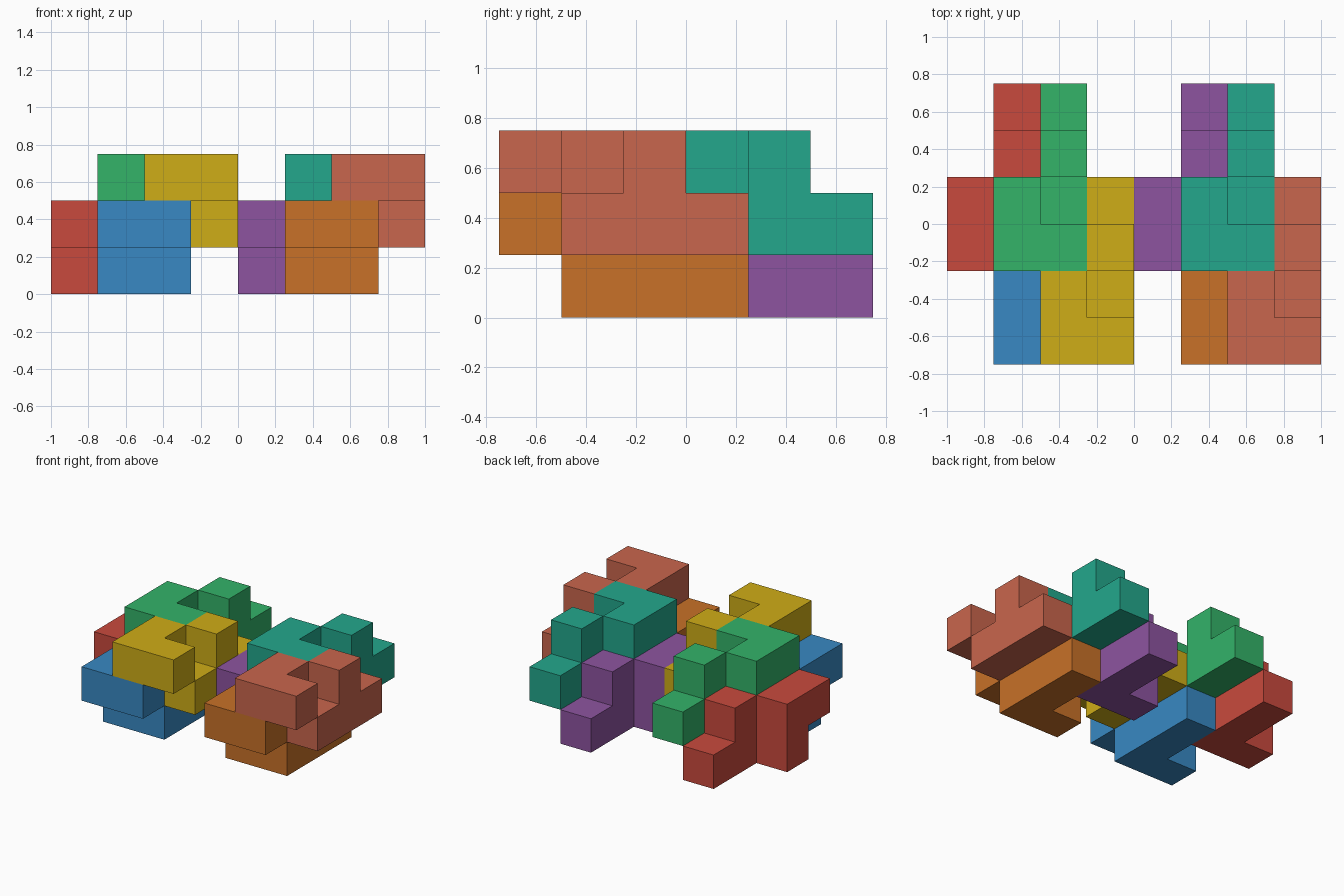
import bpy
import bmesh
from mathutils import Vector

if "Cube" in bpy.data.objects:
    bpy.data.objects.remove(bpy.data.objects["Cube"])

S = 0.25  # cube edge length

# One interlocking piece: cells (x, y) of its upper and lower layers
UPPER = [(0, 0), (1, 0), (0, 1), (1, 2)]
LOWER = [(0, 1), (1, 1), (1, 2), (1, 3)]
CELLS = {(x, y, 1) for x, y in UPPER} | {(x, y, 0) for x, y in LOWER}


def srgb(hex_code):
    vals = [int(hex_code[i:i + 2], 16) / 255 for i in (0, 2, 4)]
    return [c / 12.92 if c <= 0.04045 else ((c + 0.055) / 1.055) ** 2.4 for c in vals] + [1.0]


def piece_mesh():
    """Outer skin of the cell cluster, with coplanar faces merged."""
    bm = bmesh.new()
    for cell in CELLS:
        for axis in range(3):
            for side in (0, 1):
                near = list(cell)
                near[axis] += 1 if side else -1
                if tuple(near) in CELLS:
                    continue
                a, b = (axis + 1) % 3, (axis + 2) % 3
                corners = []
                for u, v in ((0, 0), (1, 0), (1, 1), (0, 1)):
                    p = Vector(cell)
                    p[axis] += side
                    p[a] += u
                    p[b] += v
                    corners.append(bm.verts.new(p * S))
                bm.faces.new(corners if side else corners[::-1])
    bmesh.ops.remove_doubles(bm, verts=bm.verts[:], dist=1e-4)
    bmesh.ops.dissolve_limit(bm, angle_limit=0.02, verts=bm.verts[:], edges=bm.edges[:])
    mesh = bpy.data.meshes.new("interlocking_piece")
    bm.to_mesh(mesh)
    bm.free()
    return mesh


# Each piece: name, cell offset, colour. The right group repeats the left one.
PIECES = [
    ("red_piece", (0, 2, 0), "C94A3D"),
    ("blue_piece", (1, 0, 0), "3889C3"),
    ("green_piece", (1, 2, 1), "33B369"),
    ("yellow_piece", (2, 0, 1), "CFAD17"),
    ("purple_piece", (4, 2, 0), "8D54A0"),
    ("orange_piece", (5, 0, 0), "C87128"),
    ("teal_piece", (5, 2, 1), "23A78C"),
    ("salmon_piece", (6, 0, 1), "C9664D"),
]

base = piece_mesh()
for name, offset, colour in PIECES:
    obj = bpy.data.objects.new(name, base.copy())
    obj.location = Vector(offset) * S + Vector((-1.0, -0.75, 0.0))
    mat = bpy.data.materials.new(name + "_paint")
    mat.diffuse_color = srgb(colour)
    mat.use_nodes = True
    mat.node_tree.nodes["Principled BSDF"].inputs["Base Color"].default_value = mat.diffuse_color
    obj.data.materials.append(mat)
    bpy.context.collection.objects.link(obj)
